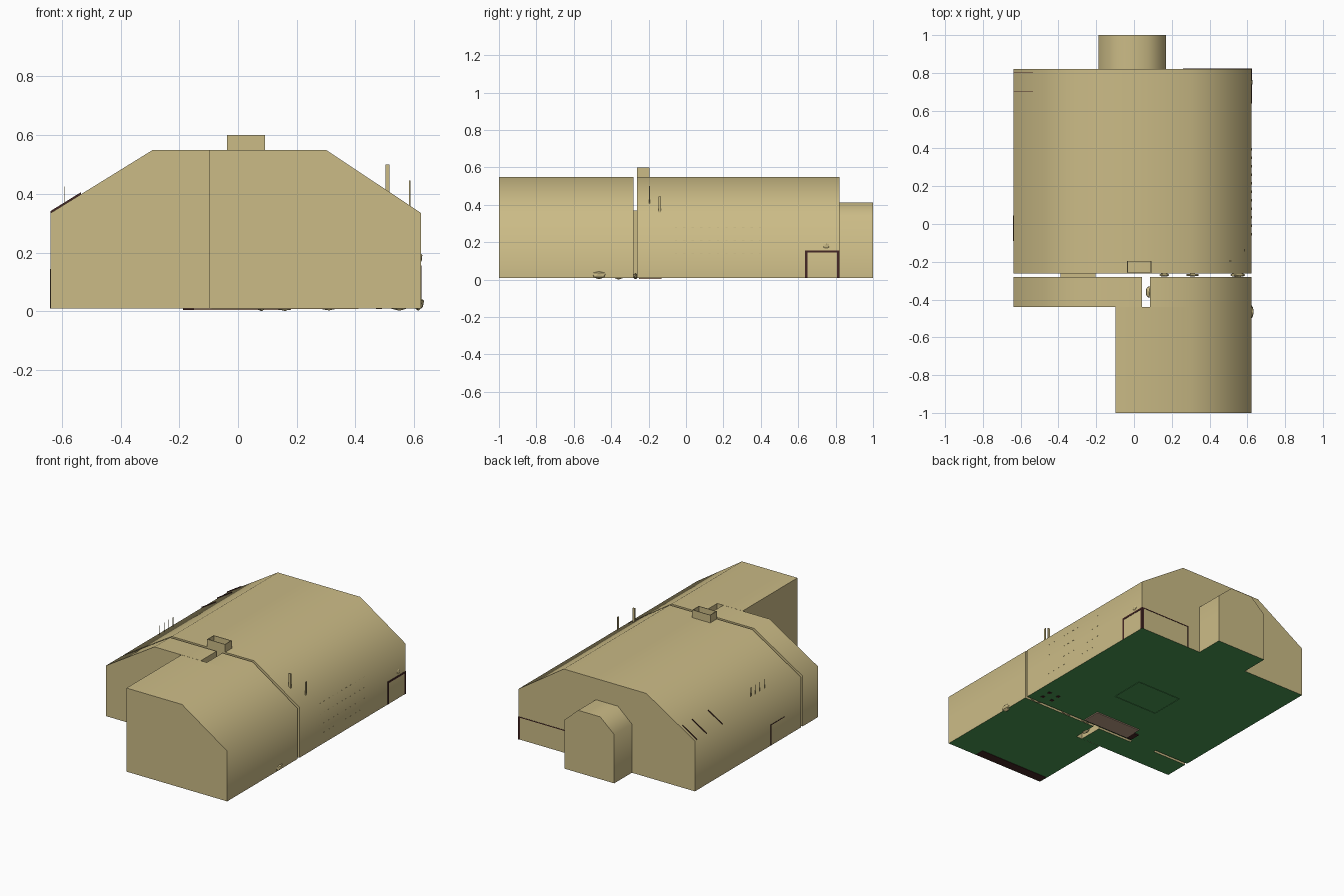
import bpy, bmesh, math
from mathutils import Vector

if "Cube" in bpy.data.objects:
    bpy.data.objects.remove(bpy.data.objects["Cube"])


def material(name, rgb):
    m = bpy.data.materials.new(name)
    m.diffuse_color = (*rgb, 1)
    m.use_nodes = True
    m.node_tree.nodes["Principled BSDF"].inputs["Base Color"].default_value = m.diffuse_color
    return m


TAN = material("tan_siding", (0.60, 0.50, 0.24))
GREEN = material("green_floor", (0.068, 0.31, 0.085))
BROWN = material("brown_board", (0.50, 0.34, 0.24))
DARK = material("dark_trim", (0.060, 0.020, 0.018))

# Shared barn outline, left to right over the roof
Z0, EAVE, TOP = 0.01, 0.335, 0.55
XL, XR, RIDGE_L, RIDGE_R = -0.638, 0.623, -0.29, 0.30


def finish(name, bm, mats):
    bmesh.ops.recalc_face_normals(bm, faces=bm.faces)
    me = bpy.data.meshes.new(name)
    bm.to_mesh(me)
    bm.free()
    for m in mats:
        me.materials.append(m)
    ob = bpy.data.objects.new(name, me)
    bpy.context.collection.objects.link(ob)
    return ob


def hall(name, outline, y0, y1):
    """Extrude an XZ outline along y: smooth shell, sharp ends, green underside."""
    bm = bmesh.new()
    face = bm.faces.new([bm.verts.new((x, y0, z)) for x, z in outline])
    ext = bmesh.ops.extrude_face_region(bm, geom=[face])
    for v in ext["geom"]:
        if isinstance(v, bmesh.types.BMVert):
            v.co.y = y1
    bmesh.ops.recalc_face_normals(bm, faces=bm.faces)
    for f in bm.faces:
        f.smooth = abs(f.normal.y) < 0.5
        f.material_index = 1 if f.normal.z < -0.9 else 0
    for e in bm.edges:
        e.smooth = e.calc_face_angle(0) < math.radians(65)
    return finish(name, bm, [TAN, GREEN])


def boxes(name, spans, mat):
    """Several axis-aligned boxes (x0, x1, y0, y1, z0, z1) in one object."""
    bm = bmesh.new()
    for x0, x1, y0, y1, z0, z1 in spans:
        for v in bmesh.ops.create_cube(bm, size=1)["verts"]:
            v.co = Vector(((x0 + x1) / 2 + v.co.x * (x1 - x0),
                           (y0 + y1) / 2 + v.co.y * (y1 - y0),
                           (z0 + z1) / 2 + v.co.z * (z1 - z0)))
    return finish(name, bm, [mat])


left_side = [(XL, Z0), (XL, EAVE), (RIDGE_L, TOP)]
right_side = [(RIDGE_R, TOP), (XR, EAVE), (XR, Z0)]

# Main hall, front wing split around the notch, and left porch
hall("main_hall", left_side + right_side, -0.262, 0.82)
hall("front_wing", [(-0.097, Z0), (-0.097, TOP)] + right_side, -1.0, -0.44)
hall("wing_link", [(0.085, Z0), (0.085, TOP)] + right_side, -0.44, -0.28)
hall("left_porch", left_side + [(0.042, TOP), (0.042, Z0)], -0.439, -0.28)

# Small rear annex and the passage bridging the gap
hall("rear_annex", [(-0.187, Z0), (-0.187, 0.325), (-0.087, 0.413),
                    (0.07, 0.413), (0.17, 0.325), (0.17, Z0)], 0.82, 1.0)
hall("passage", [(-0.39, Z0), (-0.39, 0.37), (-0.205, 0.37), (-0.205, Z0)], -0.28, -0.262)

# Open roof hatch
hx0, hx1, hy0, hy1, t = -0.037, 0.092, -0.262, -0.195, 0.004
boxes("roof_hatch", [(hx0, hx1, hy0, hy0 + t, TOP, 0.60), (hx0, hx1, hy1 - t, hy1, TOP, 0.60),
                     (hx0, hx0 + t, hy0, hy1, TOP, 0.60), (hx1 - t, hx1, hy0, hy1, TOP, 0.60)], TAN)

# Roof pipes on the right, paper-thin fins on the left
boxes("right_roof_pipes", [(0.502, 0.516, -0.199, -0.193, 0.40, 0.50),
                           (0.583, 0.587, -0.146, -0.133, 0.35, 0.445)], TAN)
boxes("left_roof_fins", [(-0.591, -0.590, y - 0.003, y + 0.003, 0.355, 0.425)
                         for y in (0.04, 0.09, 0.135, 0.18)], TAN)

# Thin dark battens standing on the left roof slope
bm = bmesh.new()
slope = (TOP - EAVE) / (RIDGE_L - XL)
for y in (0.54, 0.70, 0.80):
    ring = [(x, EAVE + (x - XL) * slope + dz) for x, dz in
            ((XL, 0), (XL, 0.007), (-0.535, 0.007), (-0.535, 0))]
    a = [bm.verts.new((x, y - 0.001, z)) for x, z in ring]
    b = [bm.verts.new((x, y + 0.001, z)) for x, z in ring]
    bm.faces.new(a)
    bm.faces.new(b[::-1])
    for i in range(4):
        bm.faces.new((a[i], a[i - 1], b[i - 1], b[i]))
finish("left_roof_battens", bm, [DARK])

# Door frame wrapping the rear right corner, and the left door
w, xo, yo = 0.012, XR + 0.002, 0.822
boxes("corner_door_frame", [(XR - 0.01, xo, 0.637, 0.637 + w, Z0, 0.157),
                            (XR - w, xo, 0.82 - w, yo, Z0, 0.157),
                            (XR - 0.01, xo, 0.637, yo, 0.145, 0.157),
                            (0.26, xo, 0.81, yo, 0.152, 0.157),
                            (0.26, 0.264, 0.81, yo, Z0, 0.157)], DARK)
boxes("left_door_frame", [(XL - 0.002, XL + 0.01, 0.042, 0.046, Z0, 0.145),
                          (XL - 0.002, XL + 0.01, -0.09, 0.046, 0.141, 0.145)], DARK)

# Rows of small battens on the right wall
boxes("wall_battens", [(XR - 0.005, XR + 0.001, -0.06 + i * 0.045, -0.048 + i * 0.045, z, z + 0.002)
                       for z in (0.08, 0.14, 0.21, 0.28) for i in range(11)], TAN)

# Plates and outlines under the floor
boxes("floor_board", [(-0.15, 0.18, -0.25, -0.13, 0.004, 0.0105)], BROWN)
boxes("floor_board_end", [(-0.187, -0.15, -0.25, -0.18, 0.004, 0.0105)], DARK)
boxes("front_sill", [(-0.09, 0.41, -0.995, -0.935, 0.008, 0.0105)], DARK)
boxes("floor_outline", [(-0.10, 0.22, 0.08, 0.083, 0.008, 0.011), (-0.10, 0.22, 0.307, 0.31, 0.008, 0.011),
                        (-0.10, -0.097, 0.08, 0.31, 0.008, 0.011), (0.217, 0.22, 0.08, 0.31, 0.008, 0.011)],
      GREEN)
boxes("floor_feet", [(x, x + 0.02, y, y + 0.02, 0.008, 0.011)
                     for x in (0.47, 0.54) for y in (-0.21, -0.15)], DARK)

# Low rocks against the walls and in the gap
bm = bmesh.new()
for x, y, z, rx, ry, rz in ((0.614, -0.465, 0.026, 0.022, 0.045, 0.024), (0.08, -0.36, 0.02, 0.02, 0.035, 0.02),
                            (0.16, -0.27, 0.015, 0.03, 0.01, 0.014), (0.31, -0.27, 0.015, 0.04, 0.008, 0.012),
                            (0.55, -0.27, 0.02, 0.045, 0.012, 0.018), (0.618, 0.75, 0.182, 0.011, 0.022, 0.02)):
    for v in bmesh.ops.create_icosphere(bm, subdivisions=1, radius=1)["verts"]:
        v.co = Vector((x + v.co.x * rx, y + v.co.y * ry, z + v.co.z * rz))
finish("rocks", bm, [TAN])
